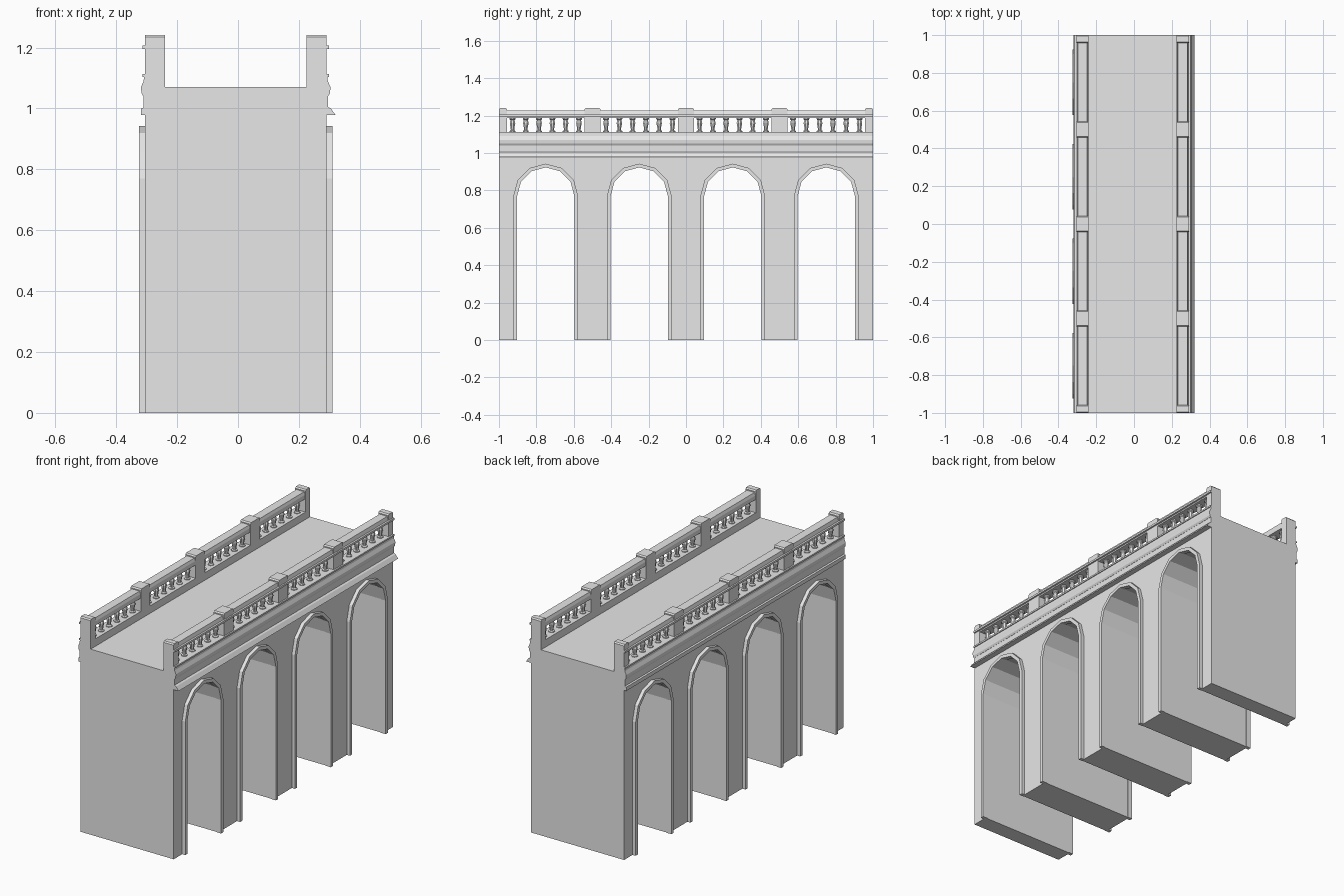
import bpy, bmesh, math
from mathutils import Vector

cube = bpy.data.objects.get("Cube")
if cube:
    bpy.data.objects.remove(cube, do_unlink=True)

stone = bpy.data.materials.new("grey stone")
stone.use_nodes = True
stone.diffuse_color = (0.8, 0.8, 0.8, 1)
stone.node_tree.nodes["Principled BSDF"].inputs["Base Color"].default_value = (0.8, 0.8, 0.8, 1)

LEFT_WALL, RIGHT_WALL = -0.305, 0.29
WALL_DEPTH = 0.065
SPRING = 0.77
BAYS = (-0.75, -0.25, 0.25, 0.75)
POSTS = (-1, -0.5, 0, 0.5, 1)
SIDES = (("right", RIGHT_WALL, 1), ("left", LEFT_WALL, -1))


def finish(bm, name):
    bmesh.ops.recalc_face_normals(bm, faces=bm.faces)
    mesh = bpy.data.meshes.new(name)
    bm.to_mesh(mesh)
    bm.free()
    mesh.materials.append(stone)
    obj = bpy.data.objects.new(name, mesh)
    bpy.context.collection.objects.link(obj)
    return obj


def prism(name, points, direction):
    """Extrude a closed outline of 3D points along a direction."""
    bm = bmesh.new()
    face = bm.faces.new([bm.verts.new(p) for p in points])
    grown = bmesh.ops.extrude_face_region(bm, geom=[face], use_keep_orig=True)
    verts = [g for g in grown["geom"] if isinstance(g, bmesh.types.BMVert)]
    bmesh.ops.translate(bm, verts=verts, vec=Vector(direction))
    return finish(bm, name)


def side_profile(name, wall, sign, profile):
    """Run a moulding along the bridge; profile is (outward offset, z)."""
    return prism(name, [(wall + sign * d, -1, z) for d, z in profile], (0, 2, 0))


def arch(centre, radius):
    """Jambs and six-sided arch head as (y, z) points."""
    curve = [(centre - radius * math.cos(math.pi * i / 6),
              SPRING + radius * math.sin(math.pi * i / 6)) for i in range(7)]
    return [(centre - radius, 0)] + curve + [(centre + radius, 0)]


# Main body with four arched openings
outline = [(-1, 0)]
for c in BAYS:
    outline += arch(c, 0.156)
outline += [(1, 0), (1, 1.07), (-1, 1.07)]
prism("arched_body", [(LEFT_WALL, y, z) for y, z in outline],
      (RIGHT_WALL - LEFT_WALL, 0, 0))

# Cornice mouldings, which differ on the two sides
upper = [(-0.01, 1.04), (0.006, 1.04), (0.012, 1.05), (0.014, 1.07),
         (0.005, 1.09), (0.004, 1.105), (-0.01, 1.105)]
ledges = {
    "right": [(-0.01, 0.978), (0.031, 0.978), (0.015, 1.0), (0.005, 1.005), (0.005, 1.04), (-0.01, 1.04)],
    "left": [(-0.01, 0.978), (0.014, 0.978), (0.014, 1.0), (0.005, 1.003), (0.005, 1.04), (-0.01, 1.04)],
}

for side, wall, sign in SIDES:
    # Raised surround of each arch
    for n, c in enumerate(BAYS):
        ring = arch(c, 0.173) + arch(c, 0.153)[::-1]
        prism(f"{side}_arch_trim_{n + 1}",
              [(wall - sign * 0.01, y, z) for y, z in ring], (sign * 0.03, 0, 0))

    side_profile(f"{side}_lower_cornice", wall, sign, ledges[side])
    side_profile(f"{side}_upper_cornice", wall, sign, upper)

    # Parapet curb and handrail
    side_profile(f"{side}_curb", wall, sign,
                 [(-WALL_DEPTH, 1.065), (0, 1.065), (0, 1.104), (0.009, 1.104),
                  (0.009, 1.113), (-WALL_DEPTH, 1.113)])
    side_profile(f"{side}_handrail", wall, sign,
                 [(-WALL_DEPTH + 0.002, 1.188), (-0.002, 1.188), (-0.002, 1.196), (0.009, 1.196),
                  (0.009, 1.207), (-0.002, 1.207), (-0.008, 1.228),
                  (-WALL_DEPTH + 0.008, 1.228), (-WALL_DEPTH + 0.002, 1.212)])

    # Parapet posts with softened tops
    for n, y in enumerate(POSTS):
        y0, y1 = max(y - 0.043, -1), min(y + 0.043, 1)
        prism(f"{side}_post_{n + 1}",
              [(wall, y0, 1.07), (wall, y1, 1.07), (wall, y1, 1.234), (wall, y1 - 0.006, 1.241),
               (wall, y0 + 0.006, 1.241), (wall, y0, 1.234)],
              (-sign * WALL_DEPTH, 0, 0))

    # Turned balusters, six to a bay
    rings = [(0.017, 1.11), (0.017, 1.118), (0.01, 1.122), (0.011, 1.135),
             (0.016, 1.16), (0.012, 1.176), (0.017, 1.181), (0.017, 1.19)]
    bm = bmesh.new()
    for c in BAYS:
        for k in range(6):
            x, y = wall - sign * WALL_DEPTH / 2, c + (k - 2.5) * 0.071
            loops = [[bm.verts.new((x + r * math.cos(math.tau * (i + 0.5) / 8),
                                    y + r * math.sin(math.tau * (i + 0.5) / 8), z))
                      for i in range(8)] for r, z in rings]
            for a, b in zip(loops, loops[1:]):
                for i in range(8):
                    j = (i + 1) % 8
                    bm.faces.new((a[i], a[j], b[j], b[i]))
            bm.faces.new(loops[0])
            bm.faces.new(loops[-1])
    finish(bm, f"{side}_balusters")
